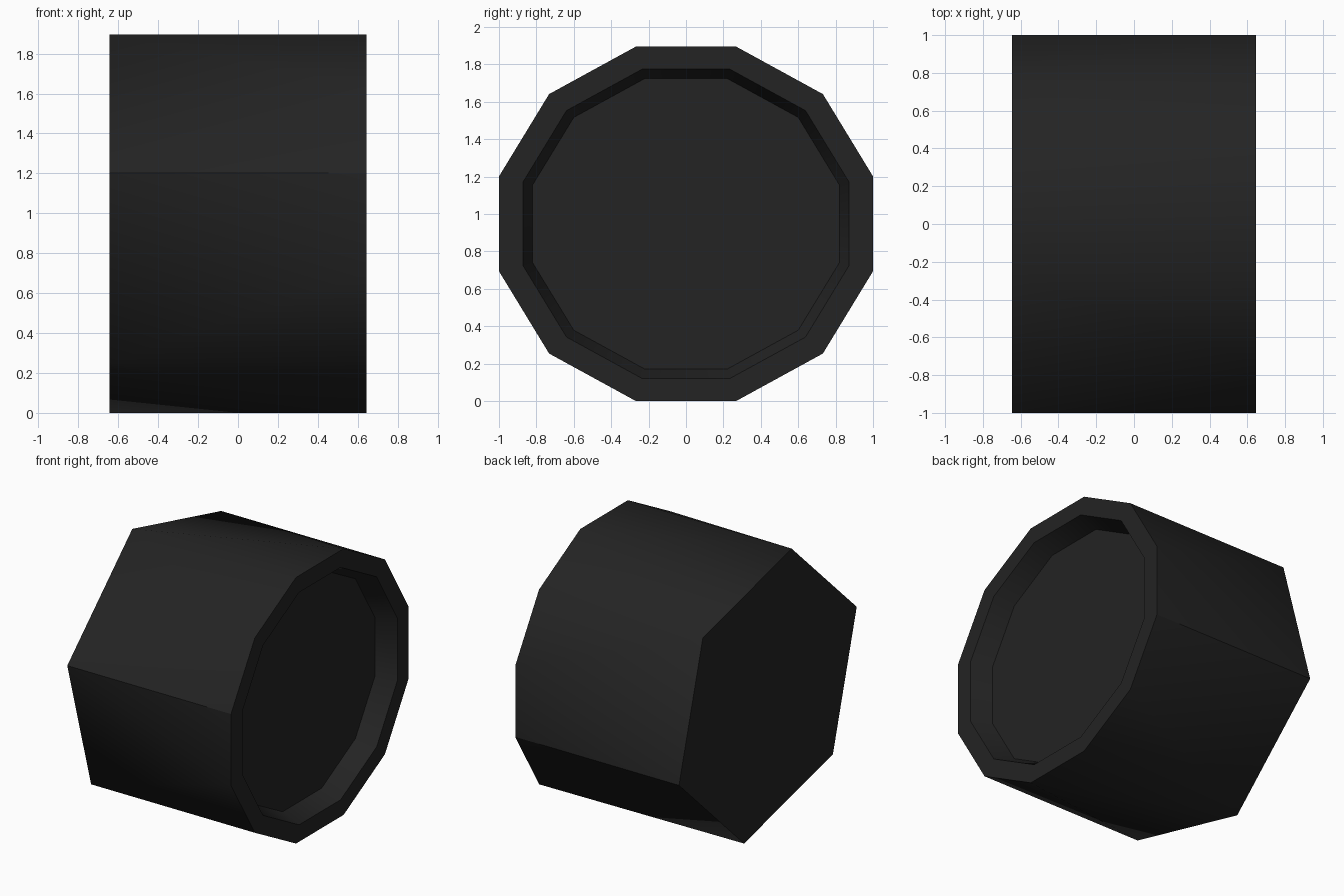
import bpy, bmesh, math

if "Cube" in bpy.data.objects:
    bpy.data.objects.remove(bpy.data.objects["Cube"])

RY, RZ, CZ, HX, DEPTH = 1.035, 0.981, 0.9475, 0.645, 0.14

black = bpy.data.materials.new("soft_black")
black.diffuse_color = (0.017, 0.017, 0.017, 1)
black.use_nodes = True
black.node_tree.nodes["Principled BSDF"].inputs["Base Color"].default_value = black.diffuse_color

bm = bmesh.new()


def ring(x, scale, indices):
    """Points of the twelve-sided outline at a given x."""
    pts = []
    for k in indices:
        a = math.radians(15 + 30 * k)
        pts.append(bm.verts.new((x, RY * scale * math.cos(a),
                                 CZ + RZ * scale * math.sin(a))))
    return pts


outer = ring(HX, 1.0, range(12))
lip = ring(HX, 0.873, range(12))
floor = ring(HX - DEPTH, 0.82, range(12))
hexa = ring(-HX, 1.0, range(1, 12, 2))

# rim and recess wall
for a, b in ((outer, lip), (lip, floor)):
    for i in range(12):
        j = (i + 1) % 12
        bm.faces.new((a[i], a[j], b[j], b[i]))

# recess floor and hexagonal end
bm.faces.new(floor)
bm.faces.new(hexa[::-1])

# sides blending six corners into twelve
for i in range(6):
    p, q = hexa[i], hexa[(i + 1) % 6]
    a, m, b = (outer[(2 * i + 1 + d) % 12] for d in range(3))
    bm.faces.new((p, a, m))
    bm.faces.new((p, m, q))
    bm.faces.new((q, m, b))

bmesh.ops.recalc_face_normals(bm, faces=bm.faces)
mesh = bpy.data.meshes.new("faceted_cap")
bm.to_mesh(mesh)
bm.free()
mesh.materials.append(black)
cap = bpy.data.objects.new("faceted_cap", mesh)
bpy.context.collection.objects.link(cap)
bpy.context.view_layer.objects.active = cap
cap.select_set(True)
bpy.ops.object.shade_smooth_by_angle(angle=math.radians(30))
